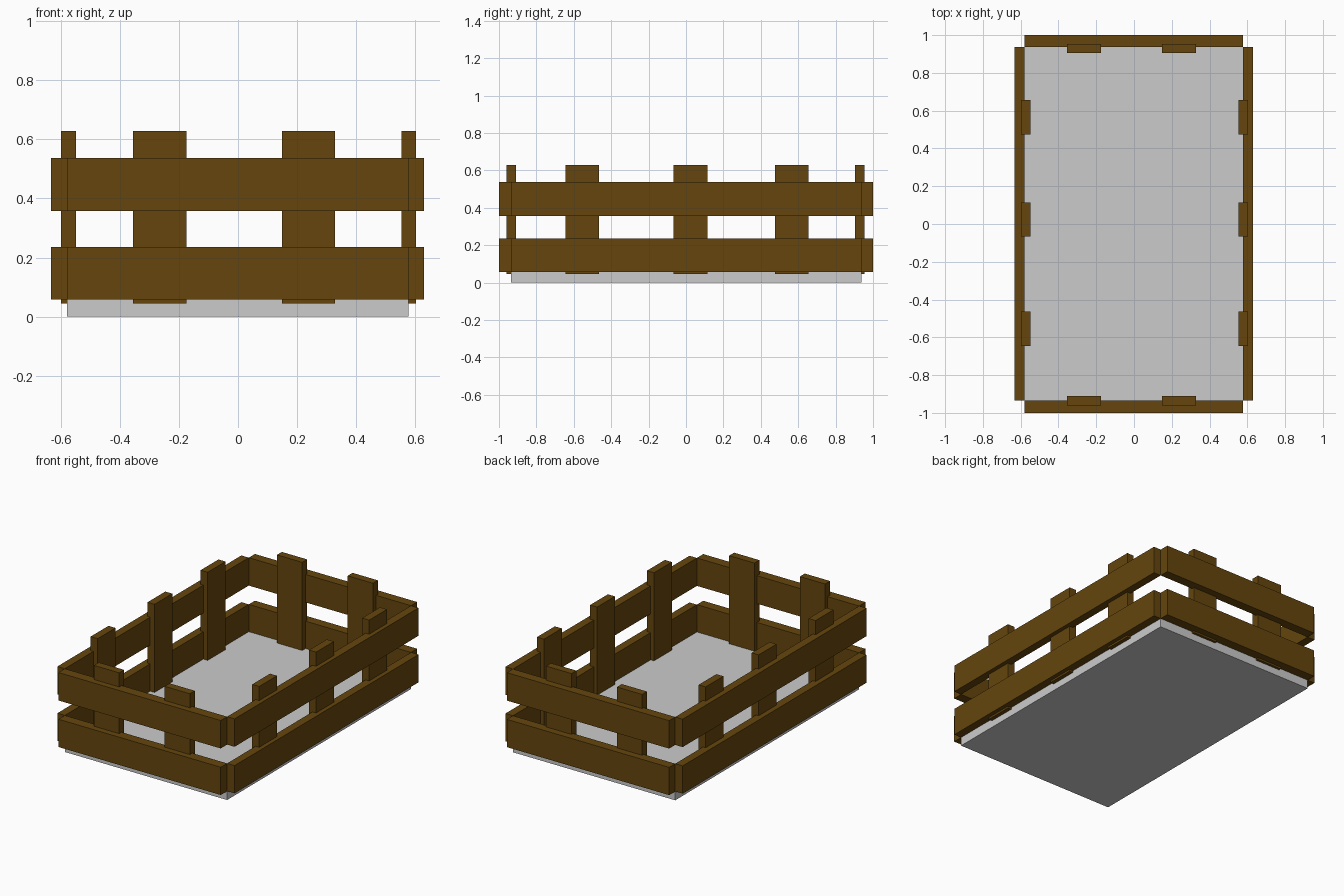
import bpy

if "Cube" in bpy.data.objects:
    bpy.data.objects.remove(bpy.data.objects["Cube"])

wood = bpy.data.materials.new("brown_wood")
wood.diffuse_color = (0.13, 0.06, 0.004, 1)
wood.use_nodes = True
wood.node_tree.nodes["Principled BSDF"].inputs["Base Color"].default_value = wood.diffuse_color


def box(name, x, y, z, mat=None):
    """Box from (min, max) ranges along each axis."""
    bpy.ops.mesh.primitive_cube_add(size=1, location=[(a + b) / 2 for a, b in (x, y, z)])
    ob = bpy.context.object
    ob.name = name
    ob.scale = [b - a for a, b in (x, y, z)]
    bpy.ops.object.transform_apply(location=False, rotation=False, scale=True)
    if mat:
        ob.data.materials.append(mat)
    return ob


# Grey floor slab
box("floor_slab", (-0.58, 0.577), (-0.935, 0.938), (0, 0.06))

# Two tiers of horizontal planks around the four sides
for tier, z in (("lower", (0.057, 0.236)), ("upper", (0.357, 0.537))):
    for side, y in (("front", (-1.0, -0.935)), ("back", (0.938, 1.0))):
        box(f"{tier}_{side}_plank", (-0.58, 0.577), y, z, wood)
    for side, x in (("left", (-0.633, -0.58)), ("right", (0.577, 0.63))):
        box(f"{tier}_{side}_plank", x, (-0.935, 0.938), z, wood)

# Upright posts, partly let into the planks
post_z = (0.045, 0.628)
for side, y in (("front", (-0.96, -0.91)), ("back", (0.904, 0.954))):
    for x0 in (-0.355, 0.149):
        box(f"{side}_post", (x0, x0 + 0.18), y, post_z, wood)
for side, x in (("left", (-0.599, -0.549)), ("right", (0.553, 0.603))):
    for y0 in (-0.645, -0.066, 0.475):
        box(f"{side}_post", x, (y0, y0 + 0.181), post_z, wood)
